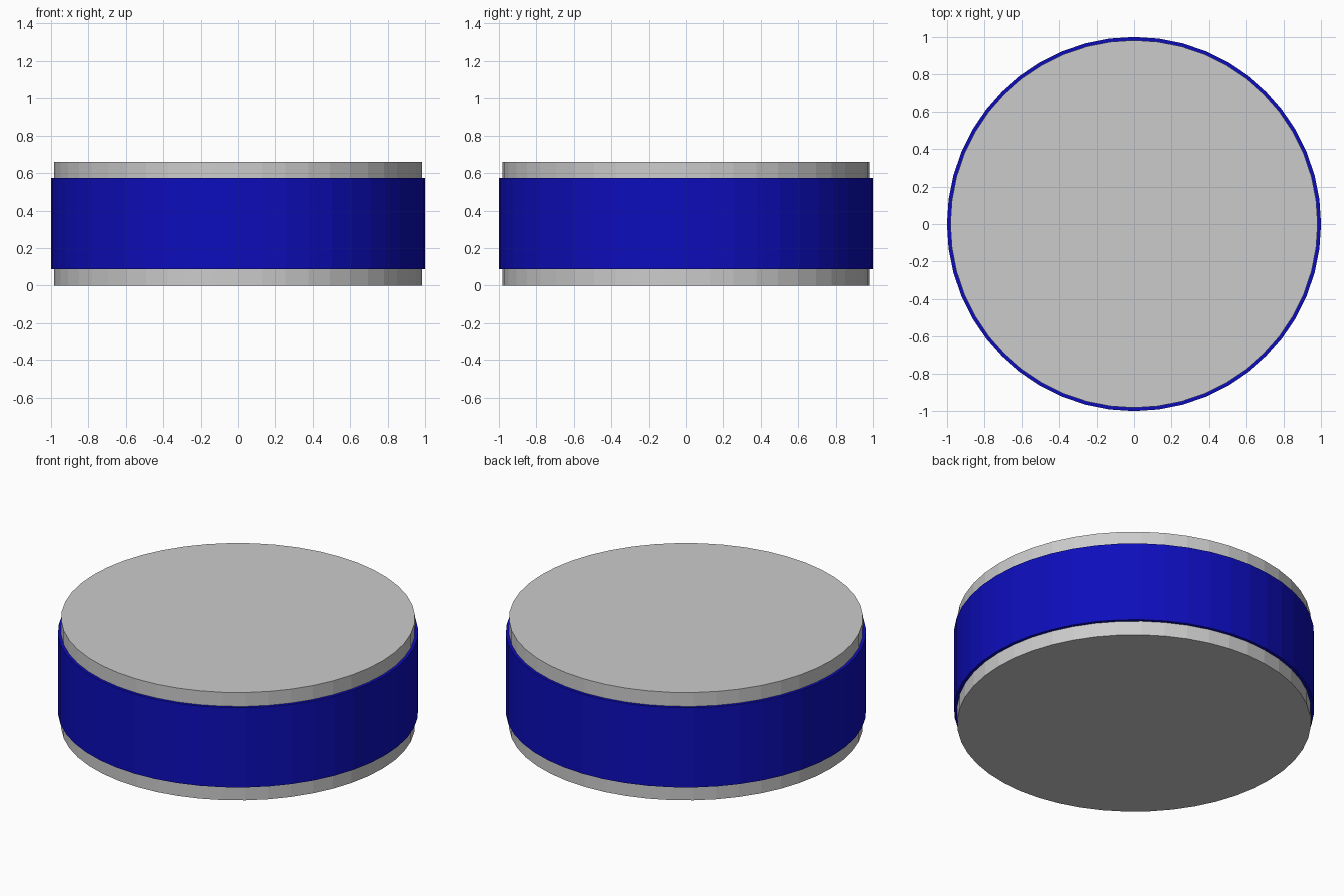
import bpy, bmesh
from math import cos, sin, tau

if "Cube" in bpy.data.objects:
    bpy.data.objects.remove(bpy.data.objects["Cube"])

SIDES = 48


def finish(name, bm):
    bmesh.ops.recalc_face_normals(bm, faces=bm.faces)
    mesh = bpy.data.meshes.new(name)
    bm.to_mesh(mesh)
    bm.free()
    obj = bpy.data.objects.new(name, mesh)
    bpy.context.collection.objects.link(obj)
    return obj


# Grey puck body
bm = bmesh.new()
bmesh.ops.create_cone(bm, cap_ends=True, segments=SIDES,
                      radius1=0.982, radius2=0.982, depth=0.66)
bmesh.ops.translate(bm, verts=bm.verts, vec=(0, 0, 0.33))
finish("disc_body", bm)

# Blue band: a rectangular profile swept around the body
profile = [(0.982, 0.087), (1.0, 0.087), (1.0, 0.575), (0.982, 0.575)]
bm = bmesh.new()
rings = [[bm.verts.new((r * cos(tau * i / SIDES), r * sin(tau * i / SIDES), z))
          for i in range(SIDES)] for r, z in profile]
for a, b in zip(rings[:3], rings[1:]):
    for i in range(SIDES):
        j = (i + 1) % SIDES
        bm.faces.new((a[i], a[j], b[j], b[i]))
band = finish("side_band", bm)

blue = bpy.data.materials.new("blue")
blue.diffuse_color = (0.004, 0.004, 0.5, 1)
blue.use_nodes = True
blue.node_tree.nodes["Principled BSDF"].inputs["Base Color"].default_value = blue.diffuse_color
band.data.materials.append(blue)
